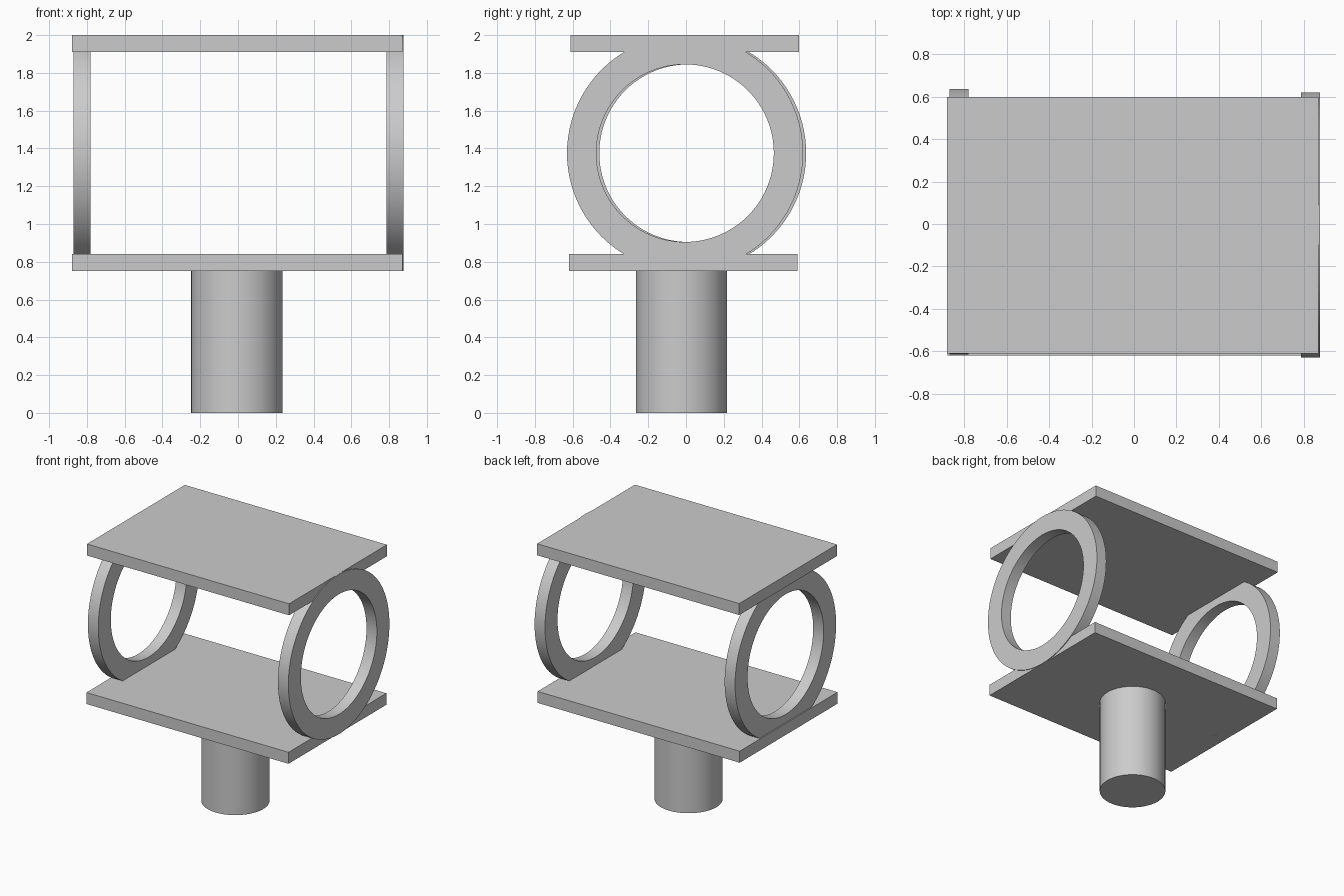
import bpy
import bmesh
import math
from mathutils import Matrix

cube = bpy.data.objects.get("Cube")
if cube:
    bpy.data.objects.remove(cube, do_unlink=True)

grey = bpy.data.materials.new("plain_grey")
grey.use_nodes = True
grey.diffuse_color = (0.6, 0.6, 0.6, 1)
grey.node_tree.nodes["Principled BSDF"].inputs["Base Color"].default_value = (0.6, 0.6, 0.6, 1)


def finish(name, bm, location, smooth=False):
    """Turn a bmesh into a grey object."""
    bmesh.ops.recalc_face_normals(bm, faces=bm.faces)
    mesh = bpy.data.meshes.new(name)
    bm.to_mesh(mesh)
    bm.free()
    mesh.materials.append(grey)
    obj = bpy.data.objects.new(name, mesh)
    obj.location = location
    bpy.context.collection.objects.link(obj)
    if smooth:
        bpy.ops.object.select_all(action="DESELECT")
        obj.select_set(True)
        bpy.context.view_layer.objects.active = obj
        bpy.ops.object.shade_smooth_by_angle(angle=math.radians(30))
    return obj


def plate(name, location, size):
    bm = bmesh.new()
    bmesh.ops.create_cube(bm, size=1)
    bmesh.ops.scale(bm, vec=size, verts=bm.verts)
    finish(name, bm, location)


def ring(name, location, outer, inner, width, segments=96):
    """Spin a rectangular section about the x axis."""
    bm = bmesh.new()
    h = width / 2
    section = [bm.verts.new((x, 0, r)) for x, r in
               ((-h, inner), (h, inner), (h, outer), (-h, outer))]
    edges = [bm.edges.new((section[i], section[(i + 1) % 4])) for i in range(4)]
    bmesh.ops.spin(bm, geom=section + edges, cent=(0, 0, 0), axis=(1, 0, 0),
                   angle=math.tau, steps=segments, use_merge=True)
    bmesh.ops.remove_doubles(bm, verts=bm.verts, dist=0.0001)
    finish(name, bm, location, smooth=True)


# Flat plates
plate_size = (1.75, 1.21, 0.09)
plate("top_plate", (-0.005, -0.006, 1.955), plate_size)
plate("bottom_plate", (-0.004, -0.014, 0.796), plate_size)

# Side rings
ring("left_ring", (0.832, -0.005, 1.375), 0.625, 0.47, 0.09)
ring("right_ring", (-0.825, 0.011, 1.375), 0.625, 0.47, 0.09)

# Round post under the bottom plate
post = bmesh.new()
bmesh.ops.create_cone(post, cap_ends=True, segments=64, radius1=0.242,
                      radius2=0.242, depth=0.76,
                      matrix=Matrix.Translation((0, 0, 0.38)))
finish("post", post, (-0.006, -0.024, 0), smooth=True)
